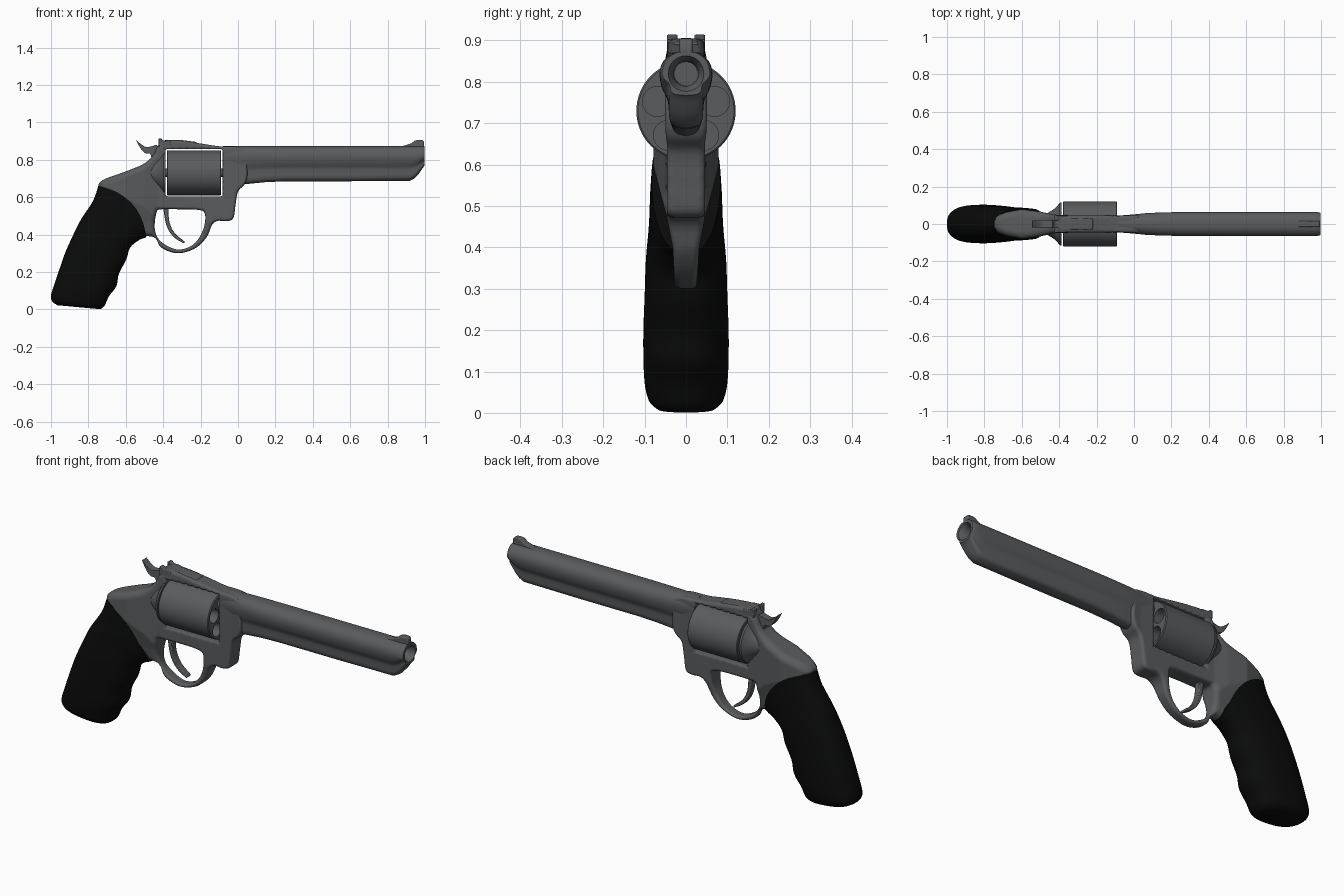
import bpy, bmesh, math
from mathutils import Vector, kdtree

if "Cube" in bpy.data.objects:
    bpy.data.objects.remove(bpy.data.objects["Cube"])


def material(name, c):
    m = bpy.data.materials.new(name)
    m.diffuse_color = (c, c * 1.06, c * 1.1, 1)
    m.use_nodes = True
    m.node_tree.nodes["Principled BSDF"].inputs["Base Color"].default_value = m.diffuse_color
    return m


STEEL, RUBBER = material("dark_steel", 0.1), material("black_rubber", 0.003)


def spline(pts, n=5, closed=False):
    """Catmull-Rom resampling of points of any dimension."""
    k, out = len(pts), []
    at = lambda i: pts[i % k] if closed else pts[min(max(i, 0), k - 1)]
    for i in range(k if closed else k - 1):
        for s in range(n):
            t = s / n
            out.append(tuple(0.5 * (2 * b + (c - a) * t + (2 * a - 5 * b + 4 * c - d) * t * t
                                    + (3 * b - a - 3 * c + d) * t ** 3)
                             for a, b, c, d in zip(at(i - 1), at(i), at(i + 1), at(i + 2))))
    return out if closed else out + [tuple(pts[-1])]


def interp(table, v):
    if v <= table[0][0]:
        return table[0][1]
    for (a, p), (b, q) in zip(table, table[1:]):
        if v <= b:
            return p + (q - p) * (v - a) / (b - a)
    return table[-1][1]


def finish(bm, name, mat=STEEL, angle=40):
    bmesh.ops.recalc_face_normals(bm, faces=bm.faces)
    me = bpy.data.meshes.new(name)
    bm.to_mesh(me)
    bm.free()
    me.materials.append(mat)
    me.shade_smooth()
    me.set_sharp_from_angle(angle=math.radians(angle))
    ob = bpy.data.objects.new(name, me)
    bpy.context.collection.objects.link(ob)
    return ob


def loft(name, rings, mat=STEEL, angle=40):
    bm = bmesh.new()
    vs = [[bm.verts.new(p) for p in r] for r in rings]
    n = len(vs[0])
    for a, b in zip(vs, vs[1:]):
        for i in range(n):
            bm.faces.new((a[i], a[(i + 1) % n], b[(i + 1) % n], b[i]))
    bm.faces.new(vs[0])
    bm.faces.new(vs[-1])
    return finish(bm, name, mat, angle)


def circle(x, r, y=0, z=0.73, n=64):
    return [(x, y + r * math.cos(2 * math.pi * i / n), z + r * math.sin(2 * math.pi * i / n)) for i in range(n)]


def plate(name, loops, half, y=0, bevel=0.0):
    """Extrude x-z outlines (first outer, rest holes) to +-half in y."""
    bm = bmesh.new()
    edges = []
    for lp in loops:
        v = [bm.verts.new((p[0], y - half, p[1])) for p in lp]
        edges += [bm.edges.new((v[i - 1], v[i])) for i in range(len(v))]
    bmesh.ops.triangle_fill(bm, edges=edges, use_beauty=True)
    ext = bmesh.ops.extrude_face_region(bm, geom=bm.faces[:])
    bmesh.ops.translate(bm, vec=(0, 2 * half, 0), verts=[g for g in ext["geom"] if isinstance(g, bmesh.types.BMVert)])
    ob = finish(bm, name)
    if bevel:
        m = ob.modifiers.new("round", "BEVEL")
        m.width, m.segments, m.limit_method, m.angle_limit = bevel, 2, "ANGLE", math.radians(50)
    return ob


def bake(ob):
    ev = ob.evaluated_get(bpy.context.evaluated_depsgraph_get())
    me = bpy.data.meshes.new_from_object(ev)
    ob.modifiers.clear()
    ob.data = me
    return me


# Frame with cylinder window and trigger guard, rounded and varied in width
outer = spline([(-.40, .903), (-.3, .90), (-.2, .887), (-.1, .872), (0, .868), (.04, .84), (.05, .72), (.035, .668),
                (0, .63), (-.013, .56), (-.025, .487), (-.06, .472), (-.11, .473), (-.14, .45), (-.168, .385),
                (-.23, .326), (-.323, .30), (-.41, .33), (-.447, .385), (-.53, .40), (-.58, .47), (-.65, .55),
                (-.74, .645), (-.725, .69), (-.607, .735), (-.52, .77), (-.475, .80), (-.45, .83), (-.43, .87)], 6, True)
guard = spline([(-.435, .52), (-.445, .43), (-.415, .365), (-.323, .32), (-.235, .35), (-.185, .43), (-.176, .508),
                (-.205, .531), (-.31, .535), (-.41, .535)], 6, True)
window = [(-.388, .604), (-.082, .604), (-.082, .858), (-.388, .858)]
frame = plate("frame", [outer, guard, window], 0.05)
rm = frame.modifiers.new("remesh", "REMESH")
rm.mode, rm.voxel_size = "VOXEL", 0.006
sm = frame.modifiers.new("smooth", "SMOOTH")
sm.factor, sm.iterations = 0.5, 3
me = bake(frame)
rim = [Vector(a).lerp(Vector(b), t / 8) for lp in (outer, guard, window)
       for a, b in zip(lp, lp[1:] + lp[:1]) for t in range(8)]
kd = kdtree.KDTree(len(rim))
for i, p in enumerate(rim):
    kd.insert((p.x, 0, p.y), i)
kd.balance()
WX = [(-.75, .04), (-.68, .064), (-.6, .079), (-.5, .066), (-.43, .05), (-.3, .045), (0, .046), (.05, .052)]
WZ = [(.3, .027), (.4, .032), (.47, .046), (.6, .08), (.72, .08), (.8, .062), (.88, .045)]
for v in me.vertices:
    x, y, z = v.co
    w = min(interp(WX, x), interp(WZ, z))
    r = interp([(-.5, .034), (-.4, .013)], x)
    r = min(r, w * .8)
    d = min(kd.find((x, 0, z))[2], r)
    v.co.y = y / .05 * (w - r + math.sqrt(max(0, r * r - (r - d) ** 2)))
me.shade_smooth()

# Recoil shield behind the cylinder
loft("recoil_shield", [circle(x, r) for x, r in
                       [(-.50, .05), (-.46, .06), (-.43, .078), (-.41, .097), (-.398, .113), (-.388, .115)]])

# Cylinder with five open chambers
cyl = loft("cylinder", [circle(x, r) for x, r in [(-.38, .117), (-.377, .12), (-.094, .12), (-.09, .116)]])
for i in range(5):
    a = math.radians(90 + 72 * i)
    cut = loft("chamber_cutter", [circle(x, .036, .073 * math.cos(a), .73 + .073 * math.sin(a), 32) for x in (-.33, -.05)])
    b = cyl.modifiers.new("chamber", "BOOLEAN")
    b.operation, b.object, b.solver = "DIFFERENCE", cut, "EXACT"
    bake(cyl)
    bpy.data.objects.remove(cut)
cyl.data.shade_smooth()
cyl.data.set_sharp_from_angle(angle=math.radians(40))
loft("cylinder_axle", [circle(x, .022, n=24) for x in (-.42, -.06)])

# Barrel with full underlug, chamfered muzzle and bore
half = spline([(0, .873), (.03, .869), (.055, .85), (.064, .82), (.058, .785), (.045, .757), (.042, .735),
               (.04, .71), (.029, .692), (0, .685)], 4)
section = half + [(-y, z) for y, z in half[-2:0:-1]]


def barrel_ring(x, ys, k):
    return [(x, y * ys, z if z > .82 else .82 - (.82 - z) * k) for y, z in section]


def bore_ring(x, r):
    out = []
    for y, z in section:
        d = Vector((y, z - .82)).normalized() * r
        out.append((x, d.x, .82 + d.y))
    return out


shape = [(-.08, .7, 1), (0, .8, 1.14), (.06, .9, 1.1), (.14, .96, 1.04), (.25, 1, 1), (.6, 1, 1), (.92, 1, .98),
         (.945, 1, .88), (.965, 1, .72), (.982, .99, .53), (.993, .96, .42), (.998, .9, .39)]
loft("barrel", [barrel_ring(*s) for s in shape]
     + [bore_ring(*s) for s in [(.998, .043), (.985, .037), (.97, .03), (.6, .028)]])

# Sights
plate("front_sight", [[(.85, .865), (.89, .876), (.925, .887), (.945, .902), (.96, .906), (.988, .905), (.995, .895),
                       (.995, .862)]], .016, bevel=.005)
plate("rear_sight_base", [[(-.42, .88), (-.415, .904), (-.3, .905), (-.22, .895), (-.22, .87)]], .03, bevel=.006)
for name, y in (("rear_sight_left", .033), ("rear_sight_right", -.033)):
    plate(name, [[(-.425, .87), (-.425, .914), (-.412, .914), (-.40, .904), (-.36, .902), (-.36, .87)]], .013, y, .004)

# Hammer and trigger
plate("hammer", [spline([(-.545, .905), (-.52, .884), (-.49, .868), (-.455, .874), (-.43, .875), (-.40, .80),
                         (-.455, .79), (-.468, .83), (-.495, .835), (-.517, .855)], 4, True)], .019, bevel=.005)
plate("trigger", [spline([(-.372, .545), (-.367, .47), (-.34, .41), (-.285, .363)], 5)
                  + spline([(-.288, .352), (-.345, .388), (-.383, .45), (-.40, .545)], 5)], .017, bevel=.004)

# Grip: back x,z, front x,z, half width, upward bulge per section
rows = [(-.965, .022, -.735, .001, .07, 0), (-.993, .042, -.713, .02, .09, 0), (-1, .075, -.69, .07, .1, 0),
        (-.977, .15, -.65, .125, .103, 0), (-.955, .214, -.637, .19, .103, 0), (-.925, .3, -.597, .267, .1, 0),
        (-.885, .39, -.577, .33, .097, .01), (-.84, .48, -.53, .37, .09, .025),
        (-.775, .58, -.505, .38, .087, .045), (-.747, .66, -.49, .387, .083, .066)]
rings = []
for bx, bz, fx, fz, w, bulge in spline(rows, 4):
    axis = Vector((fx - bx, fz - bz))
    up = Vector((-axis.y, axis.x)).normalized()
    ring = []
    for i in range(48):
        a = 2 * math.pi * i / 48
        c, s = [math.copysign(abs(f(a)) ** .8, f(a)) for f in (math.cos, math.sin)]
        p = Vector((bx, bz)) + axis * (c + 1) / 2 + up * bulge * (1 - c * c)
        ring.append((p.x, w * s, max(p.y, 0)))
    rings.append(ring)
loft("grip", rings, RUBBER, 50)
